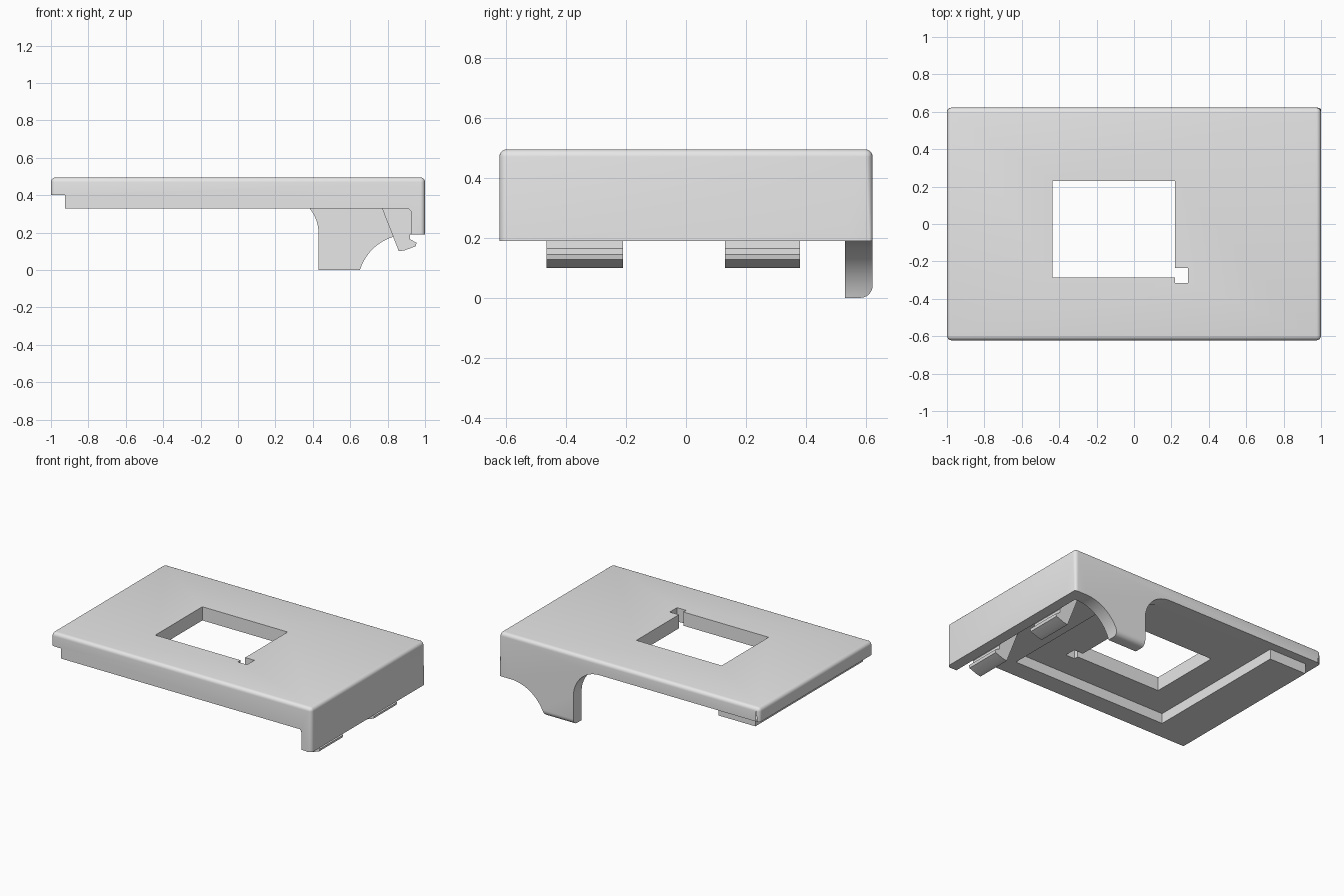
import bpy, bmesh, math

old = bpy.data.objects.get("Cube")
if old:
    bpy.data.objects.remove(old, do_unlink=True)

HALF_Y, TOP = 0.622, 0.495
LIP, RIM, WALL = 0.40, 0.33, 0.19     # underside heights of plate, rim and end wall
LEG_Y, WALL_X = 0.53, 0.925           # inner faces of the leg and end wall

grey = bpy.data.materials.new("light_grey")
grey.use_nodes = True
grey.diffuse_color = (0.8, 0.8, 0.8, 1)
grey.node_tree.nodes["Principled BSDF"].inputs["Base Color"].default_value = (0.8, 0.8, 0.8, 1)


def to_object(name, bm):
    bmesh.ops.recalc_face_normals(bm, faces=bm.faces)
    mesh = bpy.data.meshes.new(name)
    bm.to_mesh(mesh)
    bm.free()
    mesh.materials.append(grey)
    ob = bpy.data.objects.new(name, mesh)
    bpy.context.collection.objects.link(ob)
    return ob


def prism(name, profile, y0, y1):
    """Extrude an x-z profile along y."""
    bm = bmesh.new()
    face = bm.faces.new([bm.verts.new((x, y0, z)) for x, z in profile])
    new = bmesh.ops.extrude_face_region(bm, geom=[face])["geom"]
    verts = [v for v in new if isinstance(v, bmesh.types.BMVert)]
    bmesh.ops.translate(bm, verts=verts, vec=(0, y1 - y0, 0))
    return to_object(name, bm)


def box(name, x0, x1, y0, y1, z0, z1):
    return prism(name, [(x0, z0), (x1, z0), (x1, z1), (x0, z1)], y0, y1)


def arc(cx, cz, r, a0, a1, n=20):
    angles = [math.radians(a0 + (a1 - a0) * i / n) for i in range(n + 1)]
    return [(cx + r * math.cos(a), cz + r * math.sin(a)) for a in angles]


def activate(ob):
    bpy.ops.object.select_all(action='DESELECT')
    ob.select_set(True)
    bpy.context.view_layer.objects.active = ob


def cut(target, cutter):
    cutter.hide_render = True
    activate(target)
    mod = target.modifiers.new("cut", 'BOOLEAN')
    mod.operation, mod.solver, mod.object = 'DIFFERENCE', 'EXACT', cutter
    bpy.ops.object.modifier_apply(modifier=mod.name)
    bpy.data.objects.remove(cutter, do_unlink=True)


# Solid block with rounded outer edges, later carved into the cover
bm = bmesh.new()
bmesh.ops.create_cube(bm, size=1)
bmesh.ops.scale(bm, vec=(2, 2 * HALF_Y, TOP), verts=bm.verts)
bmesh.ops.translate(bm, vec=(0, 0, TOP / 2), verts=bm.verts)
toe = [e for e in bm.edges if all(v.co.z < 0.01 and v.co.y > 0 for v in e.verts)]
bmesh.ops.bevel(bm, geom=toe, offset=0.04, segments=6, profile=0.5, affect='EDGES')
outer = [e for e in bm.edges
         if all(v.co.z > TOP - 0.01 for v in e.verts)
         or abs(e.verts[0].co.z - e.verts[1].co.z) > 0.3]
bmesh.ops.bevel(bm, geom=outer, offset=0.025, segments=5, profile=0.5, affect='EDGES')
cover = to_object("cover", bm)

# Space under the plate, leaving the end wall
cut(cover, prism("under_cutter", [
    (-1.2, -0.2), (-1.2, RIM), (WALL_X - 0.015, RIM), (WALL_X, RIM - 0.015),
    (WALL_X, WALL), (1.2, WALL), (1.2, -0.2)], -1, LEG_Y))

# Overhanging lip at the end and at the back corner
cut(cover, box("end_lip_cutter", -1.2, -0.925, -1, 1, -0.2, LIP))
cut(cover, box("rim_back_cutter", -1.2, -0.64, 0.5, 1, -0.2, RIM))
cut(cover, box("back_lip_cutter", -1.2, -0.6, 0.56, 1, -0.2, LIP))

# Curved outline on both sides of the leg
cut(cover, prism("leg_inner_cutter",
                 [(-0.64, -0.2), (-0.64, LIP)] + arc(0.23, 0.2, 0.2, 90, 0)
                 + [(0.43, -0.2)], LEG_Y, 1))
cut(cover, prism("leg_outer_cutter",
                 [(0.64, -0.2)] + arc(0.91, WALL - 0.27, 0.27, 180, 90)
                 + [(1.2, WALL), (1.2, -0.2)], LEG_Y, 1))

# Shallow recess in the underside
cut(cover, box("recess_cutter", -0.64, 0.55, -0.49, LEG_Y + 0.001, 0.2, LIP))

# Window with its small corner notch
cut(cover, box("window_cutter", -0.435, 0.22, -0.285, 0.23, 0.1, 1))
cut(cover, box("notch_cutter", 0.2, 0.29, -0.285, -0.235, 0.1, 1))
cut(cover, box("notch_end_cutter", 0.22, 0.29, -0.315, -0.26, 0.1, 1))

# Two hooked clips beside the end wall
clip_profile = [(0.766, 0.34), (0.86, 0.10), (0.89, 0.105), (0.95, 0.127),
                (0.955, 0.145), (0.92, 0.165), (0.92, WALL), (0.93, 0.2), (0.93, 0.34)]
clips = [prism("clip_front", clip_profile, -0.465, -0.21),
         prism("clip_back", clip_profile, 0.13, 0.38)]

for ob in [cover] + clips:
    activate(ob)
    bpy.ops.object.shade_smooth_by_angle(angle=math.radians(25))
